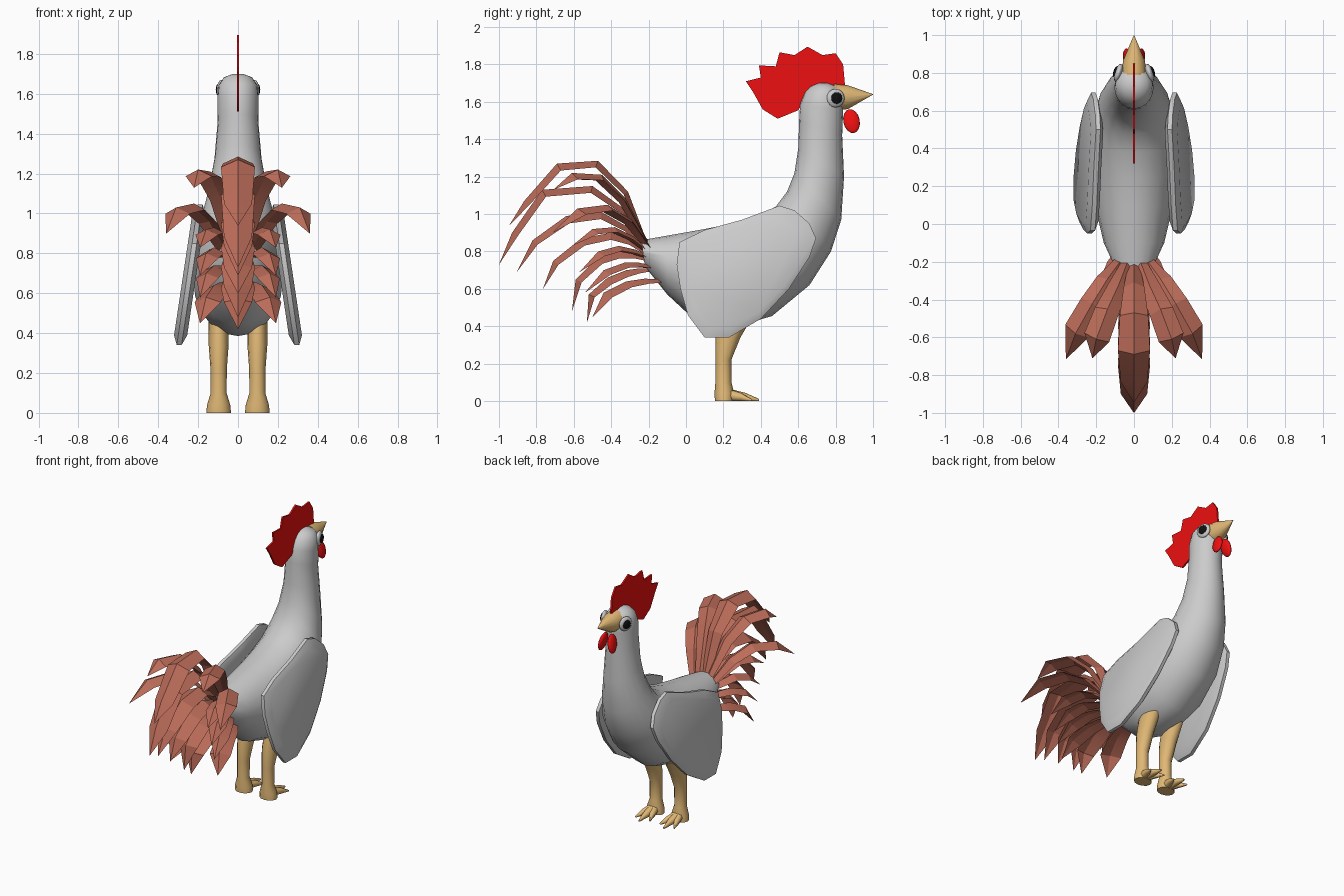
import bpy
from math import sin, cos, pi, radians
from mathutils import Vector as V, Matrix
import bmesh


def material(name, rgb):
    m = bpy.data.materials.new(name)
    m.diffuse_color = (*rgb, 1)
    return m


RED = material("red", (0.85, 0.005, 0.005))
TAN = material("tan", (0.75, 0.48, 0.18))
BROWN = material("feather_brown", (0.5, 0.15, 0.1))
BLACK = material("black", (0.005, 0.005, 0.005))


def finish(name, bm, mat=None, angle=40):
    bmesh.ops.recalc_face_normals(bm, faces=bm.faces)
    me = bpy.data.meshes.new(name)
    bm.to_mesh(me)
    bm.free()
    for p in me.polygons:
        p.use_smooth = True
    me.set_sharp_from_angle(angle=radians(angle))
    if mat:
        me.materials.append(mat)
    ob = bpy.data.objects.new(name, me)
    bpy.context.collection.objects.link(ob)
    return ob


def loft(name, rings, mat=None, angle=40):
    """Skin a list of equally sized point rings and cap both ends."""
    bm = bmesh.new()
    vs = [[bm.verts.new(p) for p in r] for r in rings]
    n = len(rings[0])
    for a, b in zip(vs, vs[1:]):
        for i in range(n):
            j = (i + 1) % n
            bm.faces.new((a[i], a[j], b[j], b[i]))
    bm.faces.new(vs[0])
    bm.faces.new(vs[-1][::-1])
    return finish(name, bm, mat, angle)


def oval(c, a, b, n):
    """Ring around c spanned by the half axes a and b."""
    return [V(c) + V(a) * cos(2 * pi * i / n) + V(b) * sin(2 * pi * i / n) for i in range(n)]


def ball(name, c, size, mat=None, rot=(0, 0, 0), seg=16):
    bm = bmesh.new()
    bmesh.ops.create_uvsphere(bm, u_segments=seg, v_segments=seg // 2, radius=1)
    ob = finish(name, bm, mat, 60)
    ob.location, ob.scale, ob.rotation_euler = c, size, rot
    return ob


# Body, neck and head: back point (y, z), belly point (y, z), half width
SECTIONS = [
    (-0.24, 0.86, -0.22, 0.72, 0.10), (-0.10, 0.885, -0.10, 0.57, 0.16),
    (0.10, 0.92, 0.04, 0.44, 0.20), (0.25, 0.95, 0.22, 0.385, 0.225),
    (0.38, 0.99, 0.46, 0.455, 0.23), (0.48, 1.04, 0.66, 0.62, 0.215),
    (0.54, 1.12, 0.775, 0.80, 0.185), (0.58, 1.22, 0.83, 0.97, 0.15),
    (0.60, 1.35, 0.845, 1.20, 0.118), (0.605, 1.50, 0.835, 1.42, 0.102),
    (0.61, 1.59, 0.84, 1.55, 0.104), (0.635, 1.65, 0.84, 1.635, 0.098),
    (0.67, 1.685, 0.81, 1.68, 0.07), (0.71, 1.70, 0.76, 1.70, 0.025)]
rings = []
for ty, tz, by, bz, w in SECTIONS:
    top, bot = V((0, ty, tz)), V((0, by, bz))
    rings.append(oval((top + bot) / 2, (w, 0, 0), (top - bot) / 2, 20))
loft("body", rings, angle=60)

# Comb: thin jagged plate
COMB = [(0.32, 1.71), (0.40, 1.73), (0.39, 1.795), (0.48, 1.79), (0.50, 1.865), (0.58, 1.85),
        (0.65, 1.895), (0.73, 1.85), (0.80, 1.86), (0.84, 1.80), (0.85, 1.69), (0.76, 1.68),
        (0.68, 1.66), (0.63, 1.60), (0.60, 1.555), (0.49, 1.51), (0.41, 1.56), (0.36, 1.65)]
loft("comb", [[(x, y, z) for y, z in COMB] for x in (-0.006, 0.006)], RED, 30)

# Beak
loft("beak", [oval((0, y, z), (r, 0, 0), (0, 0, r * 1.1), 12)
              for y, z, r in ((0.79, 1.625, 0.066), (0.865, 1.625, 0.058), (1.0, 1.64, 0.001))], TAN)

# Wing outline in side view (y, z)
WING = [(-0.035, 0.85), (0.10, 0.915), (0.30, 0.97), (0.50, 1.045), (0.58, 1.02), (0.66, 0.95),
        (0.695, 0.87), (0.66, 0.77), (0.55, 0.60), (0.40, 0.44), (0.23, 0.34), (0.10, 0.34),
        (0.01, 0.46), (-0.03, 0.60), (-0.05, 0.73)]


def wing(side, s):
    layers = []
    for off, k in ((-0.033, 0.86), (-0.012, 1), (0.012, 1), (0.033, 0.86)):
        ring = []
        for y, z in WING:
            y, z = 0.32 + (y - 0.32) * k, 0.69 + (z - 0.69) * k
            ring.append((s * (0.19 + (1.04 - z) * 0.15 + off), y, z))
        layers.append(ring)
    loft(side + "_wing", layers, angle=35)


# Paired parts: wings, eyes, wattles, legs and toes
for side, s in (("right", 1), ("left", -1)):
    wing(side, s)
    ball(side + "_eye", (s * 0.082, 0.80, 1.62), (0.021, 0.05, 0.05), rot=(0, 0, s * 0.3))
    ball(side + "_pupil", (s * 0.097, 0.806, 1.62), (0.012, 0.031, 0.031), BLACK, (0, 0, s * 0.3))
    ball(side + "_wattle", (s * 0.036, 0.885, 1.497), (0.02, 0.044, 0.066), RED, (0.2, s * -0.2, 0))
    LEG = [(0.46, 0.27, 0.09, 0.05), (0.34, 0.225, 0.066, 0.05), (0.22, 0.20, 0.042, 0.041),
           (0.10, 0.20, 0.043, 0.04), (0.04, 0.205, 0.053, 0.058), (0.0, 0.205, 0.05, 0.062)]
    loft(side + "_leg", [oval((s * 0.097, y, z), (rx, 0, 0), (0, ry, 0), 12)
                         for z, y, ry, rx in LEG], TAN, 60)
    for i, (dx, end) in enumerate(((-0.055, 0.35), (0, 0.39), (0.055, 0.35))):
        toe = []
        for t, r in ((0, 0.036), (0.6, 0.022), (1, 0.006)):
            c = (s * 0.097 + dx * t, 0.21 + (end - 0.21) * t, r)
            toe.append(oval(c, (r, 0, 0), (0, 0, r), 8))
        loft(f"{side}_toe_{i + 1}", toe, TAN, 60)


def feather(name, pts, widths):
    """Ridged, pointed strip following pts; the ridge lies on the path."""
    pts = [V(p) for p in pts]
    flat = pts[-1] - pts[0]
    sv = V((-flat.y, flat.x, 0)).normalized()
    rings = []
    for i, (p, w) in enumerate(zip(pts, widths)):
        t = (pts[min(i + 1, len(pts) - 1)] - pts[max(i - 1, 0)]).normalized()
        n = t.cross(sv).normalized()
        rings.append([p - sv * w - n * w * 0.5, p, p + sv * w - n * w * 0.5, p - n * w * 0.25])
    loft(name, rings, BROWN, 20)


# Central tail feathers: (y, z) path from root to tip
CENTRE = [
    [(-0.20, 0.83), (-0.31, 1.12), (-0.47, 1.285), (-0.69, 1.27), (-0.865, 1.07), (-0.945, 0.94)],
    [(-0.20, 0.82), (-0.32, 1.02), (-0.50, 1.15), (-0.77, 1.13), (-0.93, 0.90), (-1.0, 0.73)],
    [(-0.20, 0.81), (-0.31, 0.93), (-0.45, 1.01), (-0.64, 0.99), (-0.82, 0.86), (-0.905, 0.69)],
    [(-0.20, 0.79), (-0.29, 0.86), (-0.40, 0.90), (-0.56, 0.87), (-0.71, 0.75), (-0.765, 0.60)],
    [(-0.19, 0.76), (-0.27, 0.79), (-0.36, 0.80), (-0.47, 0.77), (-0.59, 0.65), (-0.61, 0.48)],
    [(-0.18, 0.71), (-0.25, 0.71), (-0.32, 0.70), (-0.42, 0.66), (-0.52, 0.57), (-0.53, 0.42)]]
for i, path in enumerate(CENTRE):
    feather(f"centre_tail_feather_{i + 1}", [(0, y, z) for y, z in path],
            (0.03, 0.055, 0.075, 0.085, 0.07, 0.001))

# Side tail feathers, mirrored: (x, y, z) path from root to tip
SIDES = [
    [(0.03, -0.19, 0.83), (0.08, -0.32, 1.08), (0.14, -0.45, 1.21), (0.20, -0.61, 1.22), (0.22, -0.71, 1.13)],
    [(0.06, -0.18, 0.81), (0.14, -0.29, 0.97), (0.22, -0.42, 1.05), (0.31, -0.58, 1.03), (0.36, -0.715, 0.90)],
    [(0.05, -0.18, 0.79), (0.09, -0.28, 0.88), (0.12, -0.38, 0.93), (0.16, -0.50, 0.92), (0.19, -0.61, 0.83)],
    [(0.05, -0.18, 0.77), (0.09, -0.27, 0.81), (0.12, -0.36, 0.83), (0.16, -0.47, 0.80), (0.19, -0.57, 0.69)],
    [(0.05, -0.16, 0.72), (0.09, -0.25, 0.74), (0.12, -0.33, 0.74), (0.16, -0.44, 0.70), (0.19, -0.54, 0.58)],
    [(0.05, -0.12, 0.65), (0.09, -0.22, 0.655), (0.12, -0.32, 0.64), (0.16, -0.44, 0.58), (0.19, -0.50, 0.45)]]
for i, path in enumerate(SIDES):
    k = 0.85 if 2 <= i <= 4 else 1.0
    for side, s in (("right", 1), ("left", -1)):
        feather(f"{side}_tail_feather_{i + 1}", [(s * x, y, z) for x, y, z in path],
                [w * k for w in (0.03, 0.055, 0.065, 0.07, 0.001)])
